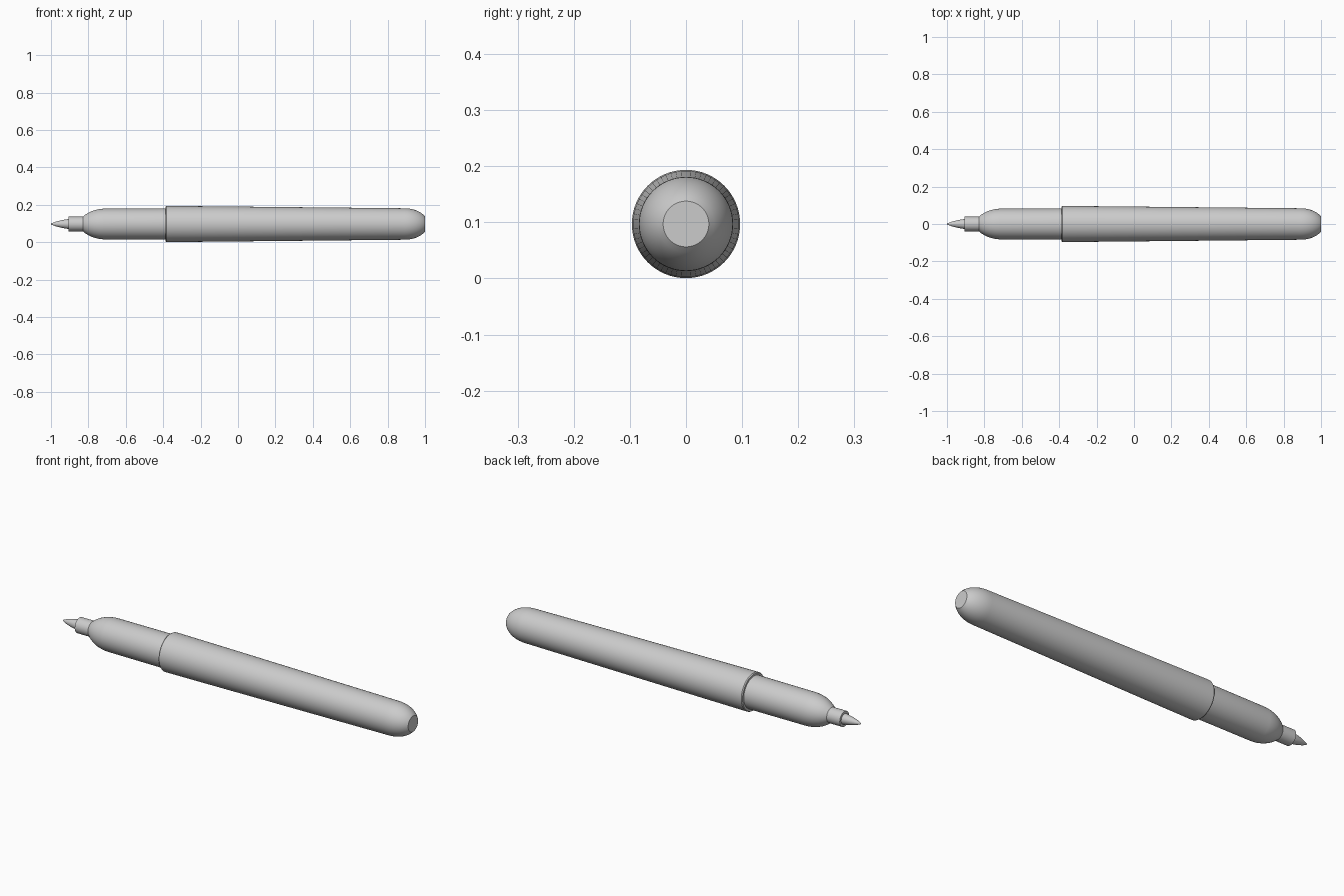
import bpy
import bmesh
import math
from mathutils import Matrix, Vector

SIDES = 64
AXIS_Z = 0.097

cube = bpy.data.objects.get("Cube")
if cube:
    bpy.data.objects.remove(cube, do_unlink=True)

grey = bpy.data.materials.new("light grey plastic")
grey.use_nodes = True
colour = (0.6, 0.6, 0.6, 1)
grey.diffuse_color = colour
grey.node_tree.nodes["Principled BSDF"].inputs["Base Color"].default_value = colour


def lathe(name, profile):
    """Spin (x, radius) points around the pen's long axis."""
    bm = bmesh.new()
    verts = [bm.verts.new((x, 0, r)) for x, r in profile]
    edges = [bm.edges.new(pair) for pair in zip(verts, verts[1:])]
    bmesh.ops.spin(bm, geom=verts + edges, cent=(0, 0, 0), axis=(1, 0, 0),
                   angle=math.tau, steps=SIDES, use_duplicate=False)
    bmesh.ops.remove_doubles(bm, verts=bm.verts, dist=0.0001)
    bmesh.ops.recalc_face_normals(bm, faces=bm.faces)
    mesh = bpy.data.meshes.new(name)
    bm.to_mesh(mesh)
    bm.free()
    mesh.materials.append(grey)
    obj = bpy.data.objects.new(name, mesh)
    obj.location.z = AXIS_Z
    bpy.context.collection.objects.link(obj)
    bpy.ops.object.select_all(action='DESELECT')
    obj.select_set(True)
    bpy.context.view_layer.objects.active = obj
    bpy.ops.object.shade_smooth_by_angle(angle=math.radians(30))
    return obj


# Pointed writing nib
lathe("nib", [(-1, 0), (-0.996, 0.004), (-0.975, 0.012), (-0.945, 0.020),
              (-0.905, 0.027), (-0.88, 0.027), (-0.88, 0)])

# Nib collar flaring into the grip
lathe("grip", [(-0.905, 0), (-0.905, 0.039), (-0.83, 0.039), (-0.815, 0.051),
               (-0.795, 0.063), (-0.77, 0.073), (-0.745, 0.079),
               (-0.72, 0.082), (-0.36, 0.083), (-0.36, 0)])

# Tapering barrel with a rounded, flat-ended tail
tail = []
for i in range(9):
    t = i / 8 * math.radians(61)
    tail.append((0.89 + 0.11 * math.sin(t) / math.sin(math.radians(61)),
                 0.084 * math.cos(t)))
lathe("barrel", [(-0.388, 0), (-0.388, 0.093), (-0.383, 0.0965), (-0.14, 0.0945)]
      + tail + [(1, 0)])
